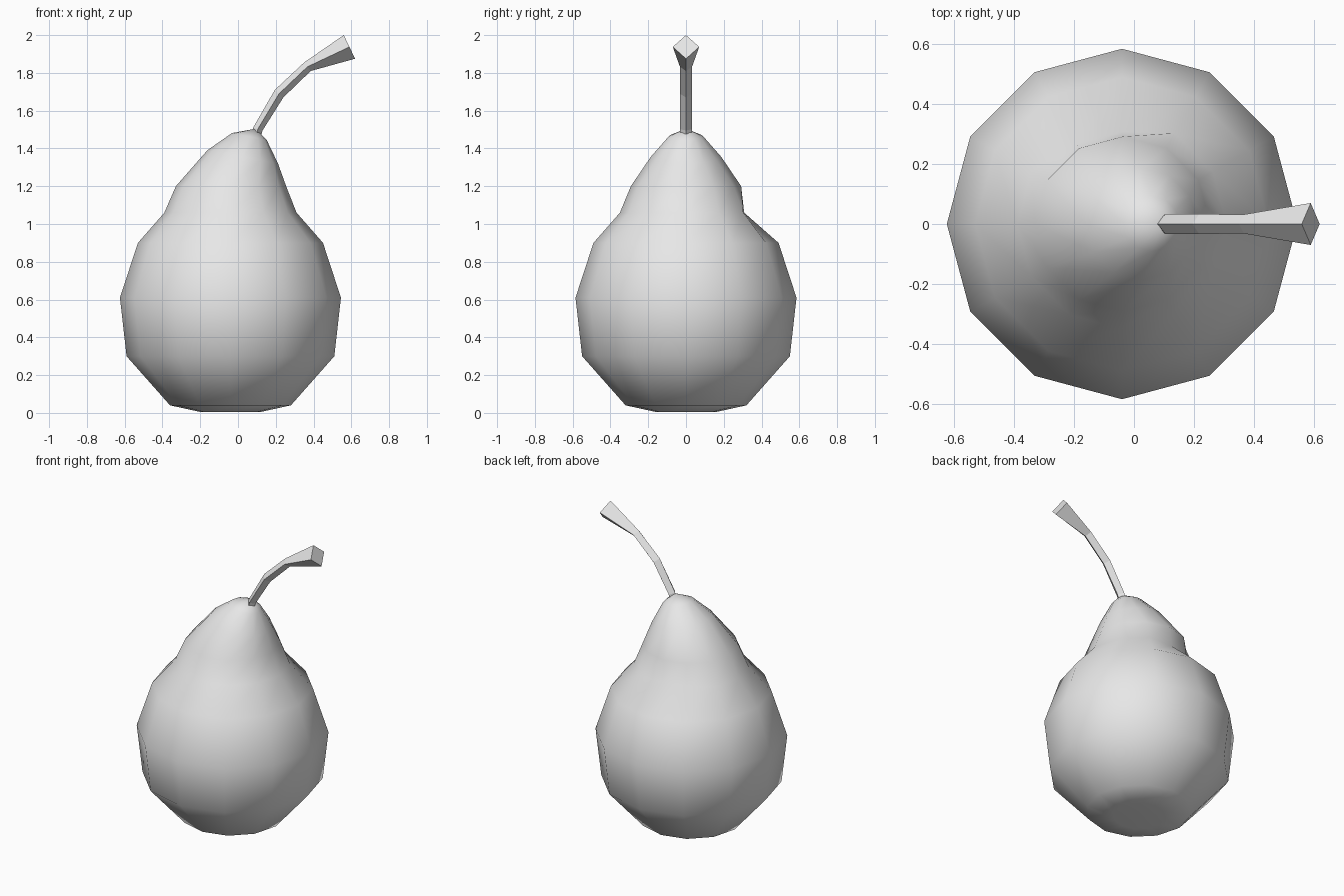
import bpy, bmesh, math

if "Cube" in bpy.data.objects:
    bpy.data.objects.remove(bpy.data.objects["Cube"])

grey = bpy.data.materials.new("plain_grey")
grey.diffuse_color = (0.8, 0.8, 0.8, 1)
grey.use_nodes = True
grey.node_tree.nodes["Principled BSDF"].inputs["Base Color"].default_value = grey.diffuse_color


def make_object(name, bm, smooth):
    bmesh.ops.recalc_face_normals(bm, faces=bm.faces)
    for f in bm.faces:
        f.smooth = smooth
    mesh = bpy.data.meshes.new(name)
    bm.to_mesh(mesh)
    bm.free()
    mesh.materials.append(grey)
    obj = bpy.data.objects.new(name, mesh)
    bpy.context.collection.objects.link(obj)
    return obj


def bridge(bm, rings):
    for a, b in zip(rings, rings[1:]):
        n = len(a)
        for i in range(n):
            j = (i + 1) % n
            bm.faces.new((a[i], a[j], b[j], b[i]))


def fan(bm, ring, point):
    tip = bm.verts.new(point)
    for i in range(len(ring)):
        bm.faces.new((ring[i], ring[(i + 1) % len(ring)], tip))


# Pear body: twelve-sided rings (centre x, z, radius, height lost per x offset)
SIDES = 12
profile = [
    (-0.04, 0.005, 0.16, 0), (-0.04, 0.04, 0.32, 0), (-0.04, 0.30, 0.55, 0),
    (-0.04, 0.61, 0.585, 0), (-0.04, 0.90, 0.49, 0), (-0.04, 1.06, 0.35, 0),
    (-0.037, 1.20, 0.292, 0), (0.025, 1.355, 0.187, 0.19), (0.06, 1.463, 0.092, 0.2),
]
bm = bmesh.new()
rings = []
for k, (cx, z, r, tilt) in enumerate(profile):
    ring = []
    for i in range(SIDES):
        a = 2 * math.pi * i / SIDES
        # small dent at the back of the neck
        rr = r * 0.88 if k == 5 and i in (3, 4) else r
        ring.append(bm.verts.new((cx + rr * math.cos(a), rr * math.sin(a),
                                  z - tilt * rr * math.cos(a))))
    rings.append(ring)
bridge(bm, rings)
fan(bm, rings[0], (-0.04, 0, 0.035))
fan(bm, rings[-1], (0.095, 0, 1.505))
make_object("pear_body", bm, True)

# Stem: diamond section, (upper x, z, lower x, z, half width)
sections = [
    (0.075, 1.49, 0.125, 1.475, 0.03), (0.08, 1.51, 0.13, 1.495, 0.033),
    (0.195, 1.71, 0.24, 1.67, 0.033), (0.35, 1.855, 0.385, 1.81, 0.032),
    (0.56, 2.0, 0.62, 1.875, 0.07),
]
bm = bmesh.new()
rings = []
for ux, uz, lx, lz, w in sections:
    mx, mz = (ux + lx) / 2, (uz + lz) / 2
    rings.append([bm.verts.new(p) for p in
                  ((ux, 0, uz), (mx, w, mz), (lx, 0, lz), (mx, -w, mz))])
bridge(bm, rings)
bm.faces.new(rings[0])
bm.faces.new(rings[-1])
make_object("stem", bm, False)
